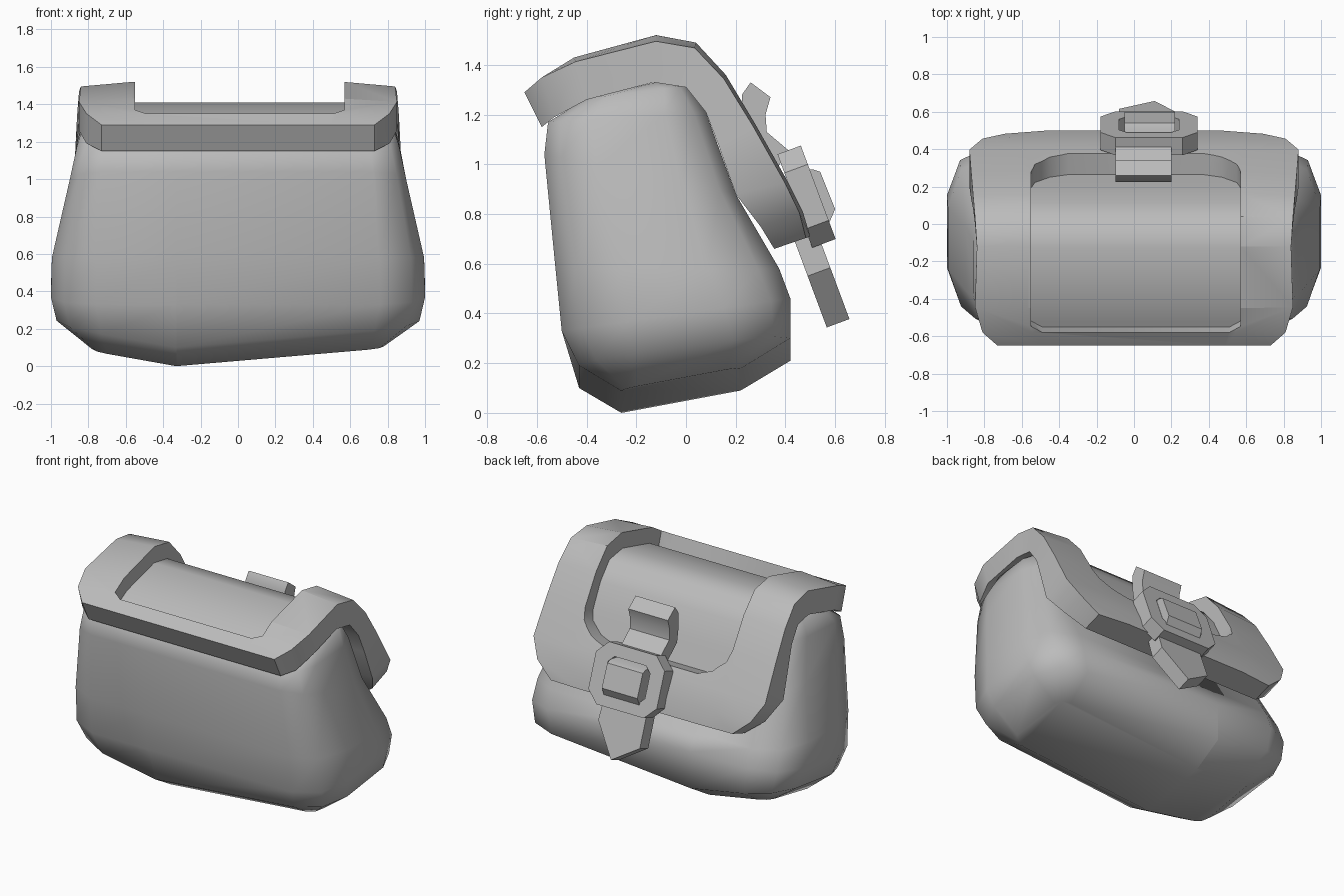
import bpy, bmesh
from math import radians, sin, cos, pi
from mathutils import Vector

cube = bpy.data.objects.get("Cube")
if cube:
    bpy.data.objects.remove(cube)

grey = bpy.data.materials.new("grey")
grey.use_nodes = True
COLOUR = (0.5, 0.5, 0.5, 1)
grey.diffuse_color = COLOUR
grey.node_tree.nodes["Principled BSDF"].inputs["Base Color"].default_value = COLOUR


def smooth(obj, angle):
    bpy.ops.object.select_all(action="DESELECT")
    obj.select_set(True)
    bpy.context.view_layer.objects.active = obj
    bpy.ops.object.shade_smooth_by_angle(angle=radians(angle))


def loft(name, rings, angle):
    """Skin a list of closed rings, cap both ends."""
    bm = bmesh.new()
    loops = [[bm.verts.new(p) for p in ring] for ring in rings]
    n = len(loops[0])
    for a, b in zip(loops, loops[1:]):
        for i in range(n):
            j = (i + 1) % n
            bm.faces.new((a[i], a[j], b[j], b[i]))
    bm.faces.new(loops[0])
    bm.faces.new(loops[-1])
    bmesh.ops.recalc_face_normals(bm, faces=bm.faces)
    mesh = bpy.data.meshes.new(name)
    bm.to_mesh(mesh)
    bm.free()
    mesh.materials.append(grey)
    obj = bpy.data.objects.new(name, mesh)
    bpy.context.collection.objects.link(obj)
    smooth(obj, angle)
    return obj


SAG = -0.33  # x of the lowest line of the base


def rounded_ring(front, back, half, cx, cy):
    """Rounded rectangle between a front and a back (y, z) point."""
    ring = []
    for q in range(4):
        for k in range(3):
            a = (q + k / 2) * pi / 2
            sx = 1 if q in (0, 3) else -1
            sy = 1 if q < 2 else -1
            x = sx * (half - cx) + cx * cos(a)
            t = 0.5 + sy * (0.5 - cy) + cy * sin(a)
            p = Vector(front).lerp(Vector(back), t)
            ring.append(Vector((x, p.x, p.y)))
        if q in (0, 2):
            ring.append(Vector((SAG, *(back if q == 0 else front))))
    return ring


# Pouch body: leaning rings from the base to the rounded top
body_rings = [
    rounded_ring((-0.26, 0.00), (0.22, 0.09), 0.78, 0.08, 0.12),
    rounded_ring((-0.43, 0.10), (0.42, 0.21), 0.97, 0.24, 0.27),
    rounded_ring((-0.50, 0.33), (0.42, 0.46), 1.00, 0.24, 0.29),
    rounded_ring((-0.525, 0.58), (0.375, 0.58), 0.995, 0.24, 0.32),
    rounded_ring((-0.57, 1.04), (0.20, 0.88), 0.90, 0.18, 0.28),
    rounded_ring((-0.555, 1.17), (0.08, 1.21), 0.86, 0.15, 0.26),
    rounded_ring((-0.40, 1.265), (0.00, 1.315), 0.83, 0.11, 0.22),
    rounded_ring((-0.25, 1.30), (-0.10, 1.335), 0.78, 0.10, 0.22),
]
# Base rises to both sides of its lowest line
for p in body_rings[0] + body_rings[1]:
    p.z += 0.08 * (SAG - p.x) / 0.45 if p.x < SAG else 0.09 * (p.x - SAG) / 1.05
body = loft("pouch_body", body_rings, 62)
# Fold the base along that line
bm = bmesh.new()
bm.from_mesh(body.data)
bmesh.ops.bisect_plane(bm, geom=bm.verts[:] + bm.edges[:] + bm.faces[:],
                       plane_co=(SAG, 0, 0), plane_no=(1, 0, 0))
bm.to_mesh(body.data)
bm.free()
smooth(body, 62)

# Flap stations: inner (y, z), outer (y, z), half width, height share at the sides
stations = [
    ((-0.58, 1.15), (-0.65, 1.29), 0.73, 1),
    ((-0.53, 1.19), (-0.58, 1.35), 0.81, 1),
    ((-0.40, 1.26), (-0.45, 1.43), 0.85, 0.90),
    ((-0.13, 1.33), (-0.12, 1.52), 0.84, 0.87),
    ((0.00, 1.31), (0.04, 1.49), 0.85, 0.88),
    ((0.08, 1.21), (0.16, 1.36), 0.86, 0.90),
    ((0.13, 1.08), (0.28, 1.16), 0.87, 0.93),
    ((0.20, 0.88), (0.41, 0.93), 0.88, 0.94),
    ((0.30, 0.75), (0.47, 0.81), 0.81, 0.92),
    ((0.355, 0.66), (0.50, 0.71), 0.69, 0.88),
]


def slab_ring(s, half, low_t, high_t, edge_t, mid=0.0):
    """Cross-section of the flap at a fractional station, crowned on the outside."""
    i = min(int(s), len(stations) - 2)
    a, b = stations[i], stations[i + 1]
    inner = Vector(a[0]).lerp(Vector(b[0]), s - i)
    outer = Vector(a[1]).lerp(Vector(b[1]), s - i)
    lo, hi, edge = (inner.lerp(outer, t) for t in (low_t, high_t, edge_t))
    crown = half * 0.67
    return [(mid + x, p.x, p.y) for x, p in
            ((-half, lo), (half, lo), (half, edge), (crown, hi), (-crown, hi), (-half, edge))]


flap = loft("flap", [slab_ring(i, st[2], 0, 1, st[3]) for i, st in enumerate(stations)], 40)

# Sunken window cut in the flap
window = [(1.0, 0.50), (1.25, 0.56), (2, 0.56), (3, 0.56), (4, 0.56), (5, 0.56),
          (6, 0.56), (6.3, 0.54), (6.6, 0.46), (6.75, 0.36)]
cutter = loft("window_cutter", [slab_ring(s, h, 0.42, 1.7, 1.7, 0.01) for s, h in window], 40)
cutter.hide_render = True
cut = flap.modifiers.new("window", "BOOLEAN")
cut.operation = "DIFFERENCE"
cut.solver = "EXACT"
cut.object = cutter
bpy.context.view_layer.objects.active = flap
bpy.ops.object.modifier_apply(modifier=cut.name)
bpy.data.objects.remove(cutter)
smooth(flap, 40)


def strap(name, profile, x0, x1):
    """Extrude a side profile of (y, z) points across x."""
    return loft(name, [[(x, y, z) for y, z in profile] for x in (x0, x1)], 35)


# Strap pieces: upper hook, hump through the buckle
strap("strap_top", [(0.225, 1.28), (0.26, 1.33), (0.34, 1.27), (0.32, 1.20), (0.325, 1.13),
                    (0.42, 1.05), (0.36, 0.98), (0.24, 1.08), (0.225, 1.17)], -0.10, 0.20)
strap("strap_hump", [(0.42, 0.98), (0.51, 0.98), (0.54, 0.97), (0.60, 0.82),
                     (0.57, 0.75), (0.50, 0.72)], -0.05, 0.22)

# Buckle frame: local axes down the flap and away from it
down, out = Vector((0, 0.35, -0.94)), Vector((0, 0.94, 0.35))
centre = Vector((0.08, 0.485, 0.87))


def plate(points, lift):
    return [centre + Vector((x, 0, 0)) + down * y + out * lift for x, y in points]


def octagon(w, h, c):
    return [(w, h - c), (w - c, h), (c - w, h), (-w, h - c),
            (-w, c - h), (c - w, -h), (w - c, -h), (w, c - h)]


rim, hole = octagon(0.26, 0.20, 0.08), octagon(0.16, 0.12, 0.04)
loft("buckle_frame", [plate(rim, -0.05), plate(rim, 0.05),
                      plate(hole, 0.05), plate(hole, -0.05)], 20)

# Hanging strap end with a slanted tip
tail = [(-0.16, 0.15), (0.17, 0.15), (0.18, 0.30), (0.03, 0.52), (-0.16, 0.40)]
loft("strap_tail", [plate(tail, lift) for lift in (-0.107, -0.01)], 20)
